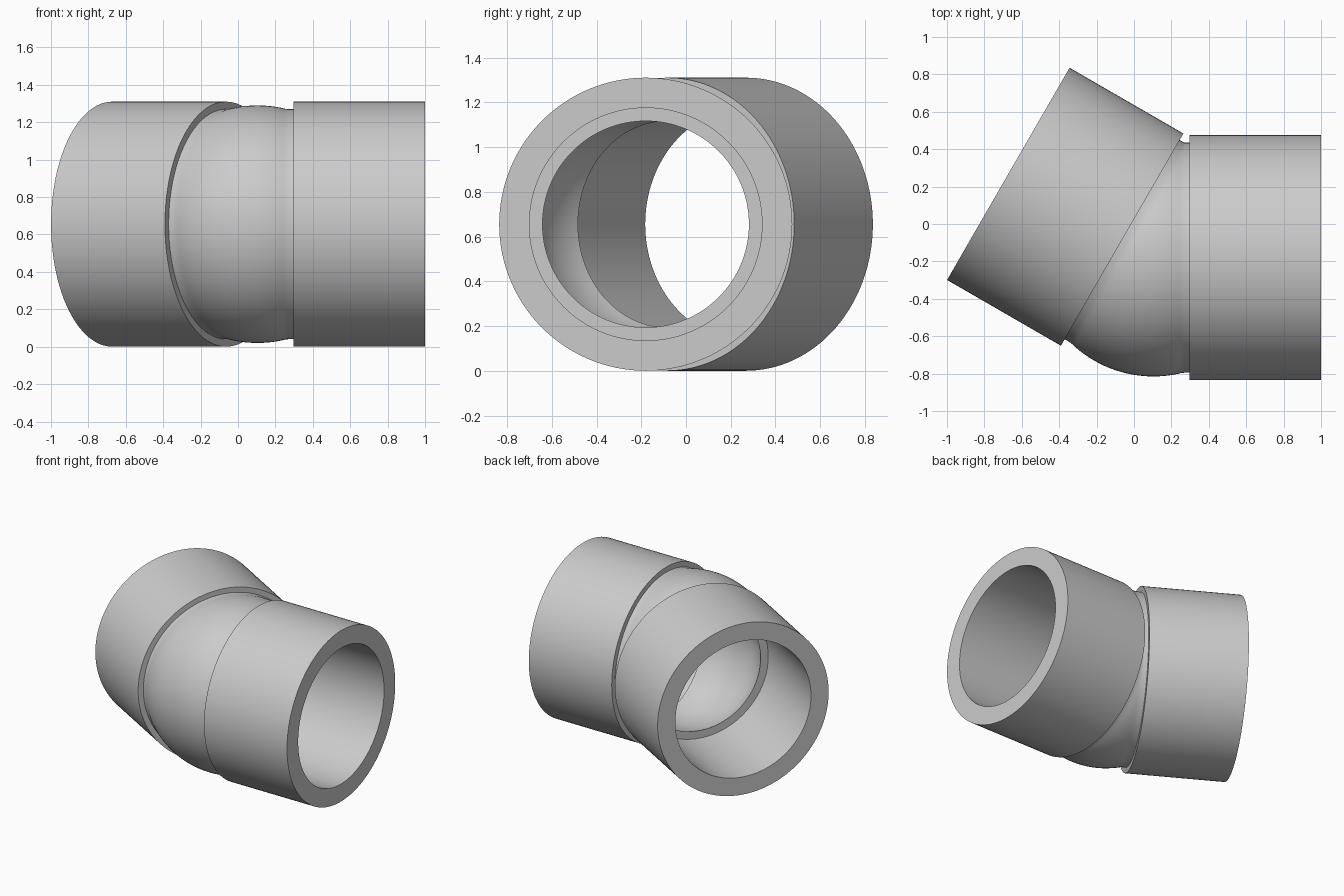
import bpy, bmesh
from math import sin, cos, sqrt, radians, pi
from mathutils import Matrix, Vector

cube = bpy.data.objects.get("Cube")
if cube:
    bpy.data.objects.remove(cube, do_unlink=True)

# Main sizes: the two pipe sockets meet at a ball-shaped joint
HALF_BEND = radians(15)
LENGTH, SOCKET = 0.896, 0.193           # distances from joint centre to socket end and start
R_OUT, R_BORE, R_NECK = 0.655, 0.52, 0.615
BALL_OUT, BALL_IN = 0.635, 0.50
SEGMENTS = 128


def ball(radius, start, end, steps):
    """Points (distance along axis, radius) on a sphere profile."""
    us = [start + (end - start) * i / steps for i in range(steps + 1)]
    return [(u, sqrt(radius * radius - u * u)) for u in us]


# Half of the elbow: outer ball, filleted neck, socket, bore, ledge, inner ball
profile = ball(BALL_OUT, -0.2, 0.125, 14)
profile += [(0.145, 0.6175), (0.165, R_NECK), (SOCKET, R_NECK)]
profile += [(SOCKET, R_OUT), (LENGTH, R_OUT), (LENGTH, R_BORE), (SOCKET, R_BORE)]
profile += ball(BALL_IN, SOCKET, -0.2, 14)

bm = bmesh.new()
verts = [bm.verts.new((u, 0, r)) for u, r in profile]
edges = [bm.edges.new(pair) for pair in zip(verts, verts[1:])]
bmesh.ops.spin(bm, geom=verts + edges, cent=(0, 0, 0), axis=(1, 0, 0),
               angle=2 * pi, steps=SEGMENTS, use_duplicate=False)
bmesh.ops.remove_doubles(bm, verts=bm.verts[:], dist=0.0002)

# Tilt the half, cut it on the mitre plane and mirror it
bm.transform(Matrix.Rotation(HALF_BEND, 4, 'Z'))
bmesh.ops.bisect_plane(bm, geom=bm.verts[:] + bm.edges[:] + bm.faces[:], dist=0.00001,
                       plane_co=(0, 0, 0), plane_no=(1, 0, 0), clear_inner=True)
bmesh.ops.mirror(bm, geom=bm.verts[:] + bm.edges[:] + bm.faces[:],
                 matrix=Matrix.Identity(4), axis='X', merge_dist=0.0002)
bmesh.ops.remove_doubles(bm, verts=bm.verts[:], dist=0.0002)
bmesh.ops.recalc_face_normals(bm, faces=bm.faces[:])

# Stand the elbow in place with one socket pointing along +x
centre = Vector((1 - LENGTH, -0.18, R_OUT))
bm.transform(Matrix.Translation(centre) @ Matrix.Rotation(-HALF_BEND, 4, 'Z'))

mesh = bpy.data.meshes.new("pipe_elbow")
bm.to_mesh(mesh)
bm.free()
elbow = bpy.data.objects.new("pipe_elbow", mesh)
bpy.context.collection.objects.link(elbow)

# Plain grey material
grey = bpy.data.materials.new("light_grey")
grey.use_nodes = True
colour = (0.6, 0.6, 0.6, 1)
grey.diffuse_color = colour
for node in grey.node_tree.nodes:
    if node.type == 'BSDF_PRINCIPLED':
        node.inputs["Base Color"].default_value = colour
mesh.materials.append(grey)

# Smooth walls with crisp rims
bpy.ops.object.select_all(action='DESELECT')
elbow.select_set(True)
bpy.context.view_layer.objects.active = elbow
bpy.ops.object.shade_smooth_by_angle(angle=radians(30))
